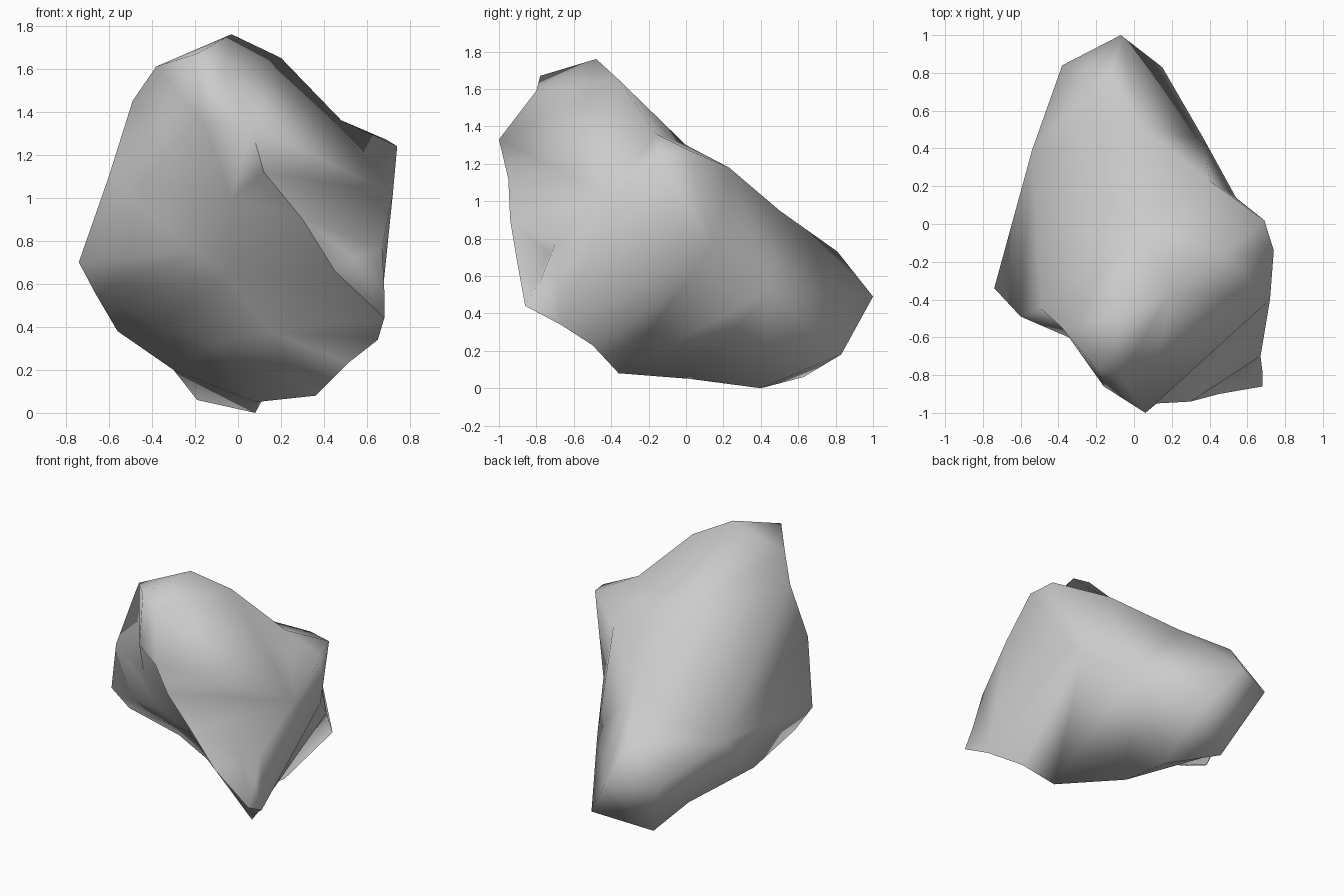
import bpy, bmesh
from mathutils import Vector

# Rock corners, grouped by area
CORNERS = [
    # crown
    (-.03, -.48, 1.76), (.2, -.36, 1.65), (-.19, -.78, 1.67), (-.38, -.55, 1.61), (-.49, -.45, 1.45), (-.07, -.8, 1.59),
    # front ridge running down to the lower right tip
    (.06, -1, 1.33), (.12, -.95, 1.12), (.3, -.94, .9), (.45, -.9, .66), (.68, -.86, .44),
    # hollow front left and its rim
    (-.16, -.86, 1.35), (-.6, -.49, 1.1), (-.74, -.34, .7), (-.3, -.62, 1.05), (-.03, -.65, 1.0),
    (-.2, -.54, .75), (.2, -.64, .65), (-.05, -.49, .64), (.15, -.42, .38), (-.1, -.2, .32), (-.35, -.15, .4),
    # right shoulder
    (.48, -.16, 1.36), (.69, .02, 1.27), (.74, -.14, 1.24), (.72, -.4, 1.02), (.67, -.7, .77), (.68, -.78, .57),
    (.54, -.73, .72),
    # lower right
    (.65, -.67, .34), (.51, -.5, .23), (.36, -.36, .08), (.54, .14, .75),
    # back slope
    (.02, .0, 1.3), (.4, .23, 1.18), (.05, .5, .95), (-.12, .81, .73), (-.38, .84, .5), (-.54, .39, .68),
    (.37, .45, .52), (.15, .83, .18), (-.07, 1, .49),
    # underside
    (.08, .4, 0), (-.19, .63, .06), (.08, .02, .05), (-.3, .4, .2), (-.56, .05, .38), (-.66, -.26, .55),
]
CENTRE = Vector((.07, -.15, .8))

# Wrap the corners on a sphere to find the facets, then move them to their real places
bm = bmesh.new()
home = {}
for c in CORNERS:
    v = bm.verts.new((Vector(c) - CENTRE).normalized())
    home[v] = Vector(c)
bmesh.ops.convex_hull(bm, input=bm.verts[:])
for v in bm.verts:
    v.co = home[v]
bmesh.ops.recalc_face_normals(bm, faces=bm.faces[:])

mesh = bpy.data.meshes.new("rock")
bm.to_mesh(mesh)
bm.free()
rock = bpy.data.objects.new("rock", mesh)
bpy.context.collection.objects.link(rock)

# Soft shading over the facets
bpy.context.view_layer.objects.active = rock
rock.select_set(True)
bpy.ops.object.shade_smooth_by_angle(angle=1.6)
